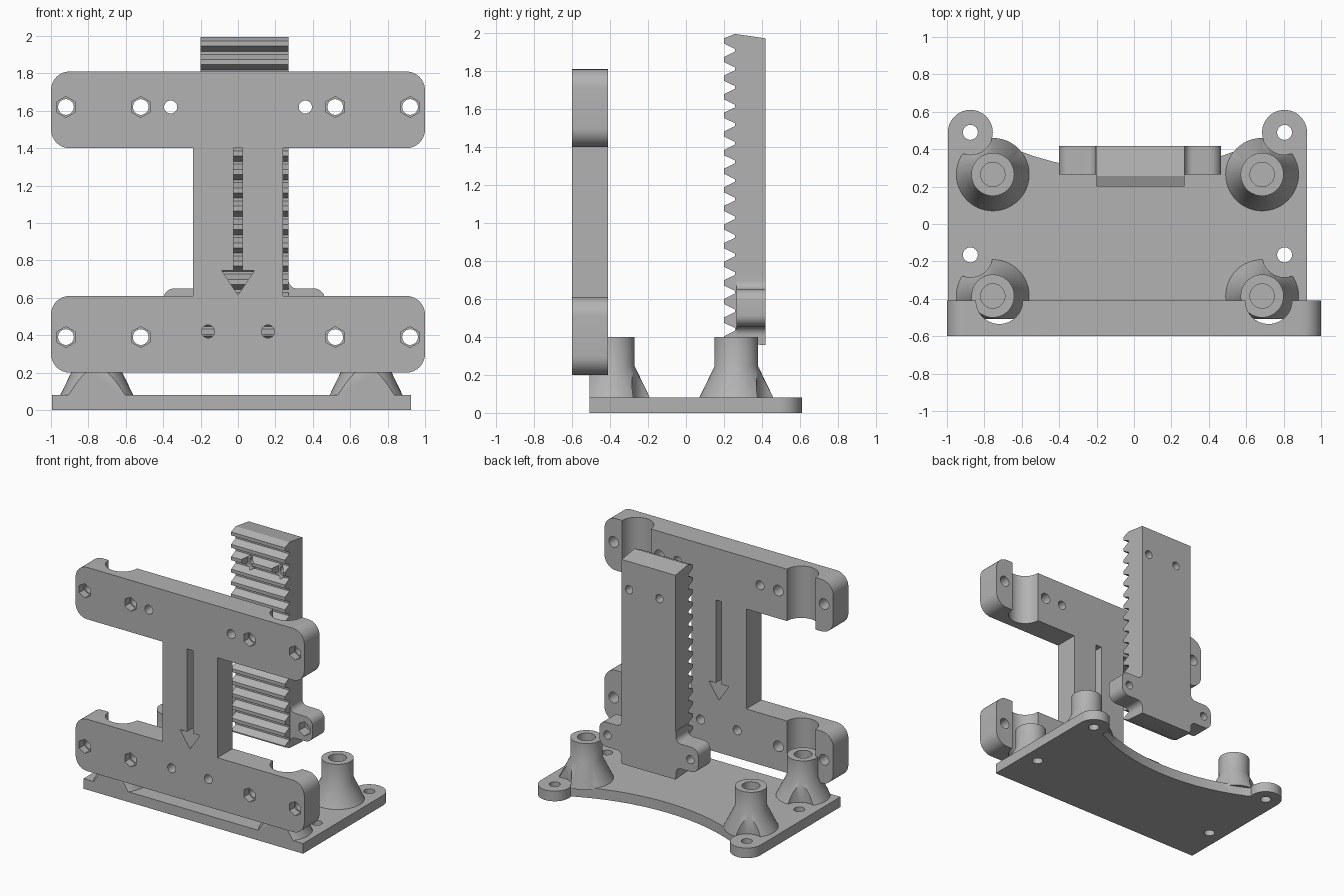
import bpy, bmesh
from math import sin, cos, pi, radians, sqrt, acos, tan
from mathutils import Vector

if "Cube" in bpy.data.objects:
    bpy.data.objects.remove(bpy.data.objects["Cube"], do_unlink=True)

grey = bpy.data.materials.new("plain grey")
grey.use_nodes = True
grey.diffuse_color = (0.45, 0.45, 0.45, 1)
grey.node_tree.nodes["Principled BSDF"].inputs["Base Color"].default_value = (0.45, 0.45, 0.45, 1)


def finish(name, bm):
    bmesh.ops.recalc_face_normals(bm, faces=bm.faces[:])
    mesh = bpy.data.meshes.new(name)
    bm.to_mesh(mesh)
    bm.free()
    mesh.materials.append(grey)
    ob = bpy.data.objects.new(name, mesh)
    bpy.context.collection.objects.link(ob)
    return ob


def prism(name, pts, axis, a, b):
    """Extrude a flat outline from a to b along the axis."""
    place = {"x": lambda p, t: (t, p[0], p[1]),
             "y": lambda p, t: (p[0], t, p[1]),
             "z": lambda p, t: (p[0], p[1], t)}[axis]
    bm = bmesh.new()
    face = bm.faces.new([bm.verts.new(place(p, a)) for p in pts])
    ext = bmesh.ops.extrude_face_region(bm, geom=[face])
    move = Vector(place((0, 0), b - a))
    bmesh.ops.translate(bm, vec=move, verts=[g for g in ext["geom"] if isinstance(g, bmesh.types.BMVert)])
    return finish(name, bm)


def arc(cx, cy, r, a0, a1, n):
    return [(cx + r * cos(radians(a0 + (a1 - a0) * i / n)),
             cy + r * sin(radians(a0 + (a1 - a0) * i / n))) for i in range(n + 1)]


def circle(cx, cy, r, n=32, start=0):
    return arc(cx, cy, r, start, start + 360, n)[:-1]


def rounded(pts, n=8):
    """Outline whose corners (x, y, radius) are filleted."""
    out = []
    for i, (x, y, r) in enumerate(pts):
        p = Vector((x, y))
        if r == 0:
            out.append((x, y))
            continue
        u = (Vector(pts[i - 1][:2]) - p).normalized()
        v = (Vector(pts[(i + 1) % len(pts)][:2]) - p).normalized()
        half = acos(u.dot(v)) / 2
        c = p + (u + v).normalized() * (r / sin(half))
        s, e = p + u * (r / tan(half)) - c, p + v * (r / tan(half)) - c
        sweep = s.angle_signed(e)
        for k in range(n + 1):
            w = -sweep * k / n
            out.append((c.x + s.x * cos(w) - s.y * sin(w), c.y + s.x * sin(w) + s.y * cos(w)))
    return out


def combine(ob, other, op="DIFFERENCE"):
    mod = ob.modifiers.new(op, "BOOLEAN")
    mod.operation, mod.solver, mod.object = op, "EXACT", other
    bpy.context.view_layer.objects.active = ob
    bpy.ops.object.modifier_apply(modifier=mod.name)
    bpy.data.objects.remove(other, do_unlink=True)


def drill(ob, pts, axis, a, b):
    combine(ob, prism("cutter", pts, axis, a, b))


def smooth(ob):
    bpy.ops.object.select_all(action="DESELECT")
    ob.select_set(True)
    bpy.context.view_layer.objects.active = ob
    bpy.ops.object.shade_smooth_by_angle(angle=radians(30))


# Front bracket: two rounded bars joined by a stem
BACK, FRONT = -0.41, -0.6
right = [(1, 0.2, 0.1), (1, 0.61, 0.1), (0.24, 0.61, 0)]
right += [(x, 2.01 - z, r) for x, z, r in reversed(right)]
left = [(-x, z, r) for x, z, r in reversed(right)]
bracket = prism("front_bracket", rounded(right + left), "y", FRONT, BACK)

for s in (-1, 1):
    # rod grooves along the back of the bars
    drill(bracket, circle(s * 0.72, BACK, 0.125), "z", 0.1, 0.7)
    drill(bracket, circle(s * 0.72, BACK, 0.125), "z", 1.3, 1.9)
    for z in (0.39, 1.62):
        for x in (0.52, 0.92):
            drill(bracket, circle(s * x, z, 0.042), "y", -0.7, -0.3)
            drill(bracket, circle(s * x, z, 0.056, 6, 30), "y", -0.7, FRONT + 0.06)
    drill(bracket, circle(s * 0.36, 1.62, 0.035), "y", -0.7, -0.3)
    drill(bracket, circle(s * 0.16, 0.42, 0.035), "y", -0.7, -0.3)

# Arrow-shaped slot through the stem
drill(bracket, [(-0.025, 1.4), (-0.025, 0.745), (-0.087, 0.745), (0, 0.615),
                (0.087, 0.745), (0.025, 0.745), (0.025, 1.4)], "y", -0.7, -0.3)
smooth(bracket)

# Toothed rack
TIP, ROOT, REAR, PITCH = 0.2, 0.257, 0.418, 0.098
outline = [(REAR, 0.357), (REAR, 1.972), (ROOT, 1.995), (TIP, 1.972)]
for k in range(16):
    z = 1.945 - PITCH * k
    outline += [(TIP, z), (ROOT, z - 0.028), (ROOT, z - 0.043), (TIP, z - 0.071)]
outline += [(TIP, 0.395), (ROOT, 0.367)]
rack = prism("toothed_rack", outline, "x", -0.2, 0.27)

# Mounting ears with fillets at the rack foot
mid = 0.0325
side = [(0.2375, 0.38, 0), (0.2375, 0.455, 0.045), (0.4325, 0.455, 0.06),
        (0.4325, 0.65, 0.06), (0.2375, 0.65, 0.045), (0.2375, 0.74, 0)]
ear_pts = [(mid + x, z, r) for x, z, r in side] + [(mid - x, z, r) for x, z, r in reversed(side)]
combine(rack, prism("ears", rounded(ear_pts), "y", 0.265, REAR), "UNION")
for x, z, front in ((-0.33, 0.55, 0.265), (0.395, 0.55, 0.265), (-0.06, 1.75, TIP), (0.205, 1.75, TIP)):
    drill(rack, circle(x, z, 0.032), "y", 0.1, 0.5)
    drill(rack, circle(x, z, 0.056, 6, 30), "y", 0.1, front + 0.08)
smooth(rack)

# Base plate with two rear lobes and a curved rear edge
CX, LOBE, EDGE, TOP = -0.035, 0.84, 0.96, 0.08
lobe = arc(LOBE, 0.49, 0.12, 0, 195, 28)
hollow = [(d, 0.284 + 1.63 - sqrt(1.63 ** 2 - d * d)) for d in [0.7 - 0.1 * i for i in range(15)]]
half = [(EDGE, -0.55)] + lobe
pts = half + hollow + [(-x, y) for x, y in reversed(half)]
base = prism("base_plate", [(CX + x, y) for x, y in pts], "z", 0, TOP)


def post(x, y):
    """Flared hollow standoff."""
    bm = bmesh.new()
    prof = [(0, 0.07), (0.195, 0.07), (0.195, TOP), (0.115, 0.245),
            (0.115, 0.4), (0.065, 0.4), (0.065, 0.1), (0, 0.1)]
    vs = [bm.verts.new((x + r, y, z)) for r, z in prof]
    es = [bm.edges.new(p) for p in zip(vs, vs[1:])]
    bmesh.ops.spin(bm, geom=vs + es, cent=(x, y, 0), axis=(0, 0, 1), angle=2 * pi, steps=48)
    bmesh.ops.remove_doubles(bm, verts=bm.verts[:], dist=0.0005)
    return finish("post", bm)


for s in (-1, 1):
    for py, hy in ((0.265, 0.49), (-0.385, -0.165)):
        standoff = post(CX + s * 0.72, py)
        drill(standoff, circle(CX + s * LOBE, hy, 0.12, 40), "z", TOP, 0.6)
        combine(base, standoff, "UNION")
        drill(base, circle(CX + s * LOBE, hy, 0.04), "z", -0.1, 0.2)
# Trim plate and flares to a flat front edge
drill(base, [(-2, -1), (2, -1), (2, -0.508), (-2, -0.508)], "z", -0.1, 0.6)
smooth(base)
